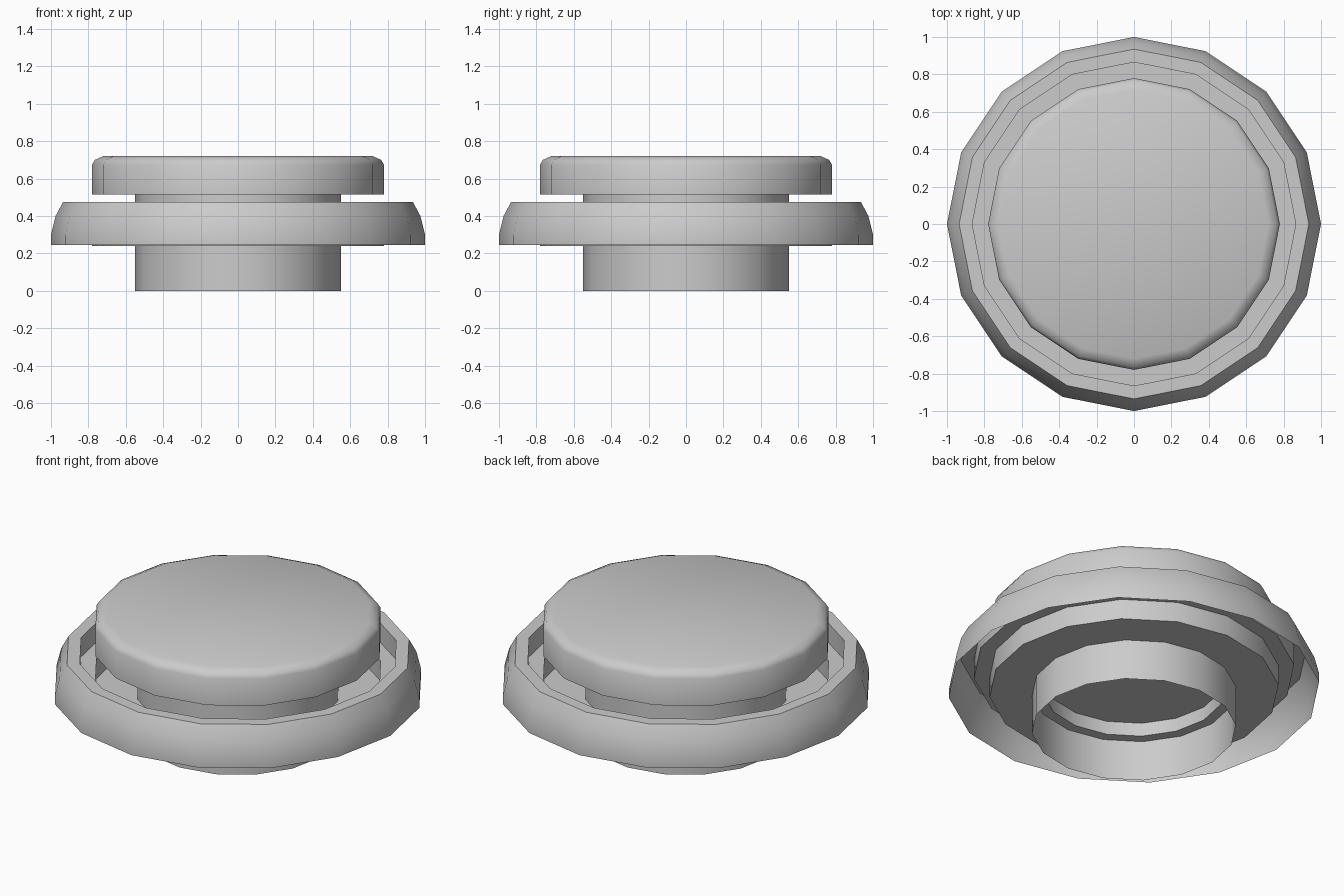
import bpy, bmesh, math

if "Cube" in bpy.data.objects:
    bpy.data.objects.remove(bpy.data.objects["Cube"])

SIDES = 16


def lathe(name, profile, cap_end=False):
    """Revolve an (r, z) profile around z as an open sheet; optionally close its last ring."""
    bm = bmesh.new()
    rings = []
    for r, z in profile:
        rings.append([bm.verts.new((r * math.cos(2 * math.pi * i / SIDES),
                                    r * math.sin(2 * math.pi * i / SIDES), z))
                      for i in range(SIDES)])
    for a, b in zip(rings, rings[1:]):
        for i in range(SIDES):
            j = (i + 1) % SIDES
            bm.faces.new((a[i], a[j], b[j], b[i]))
    if cap_end:
        bm.faces.new(rings[-1])
    bm.normal_update()
    bmesh.ops.recalc_face_normals(bm, faces=bm.faces[:])
    mesh = bpy.data.meshes.new(name)
    bm.to_mesh(mesh)
    bm.free()
    obj = bpy.data.objects.new(name, mesh)
    bpy.context.collection.objects.link(obj)
    bpy.ops.object.select_all(action='DESELECT')
    obj.select_set(True)
    bpy.context.view_layer.objects.active = obj
    bpy.ops.object.shade_smooth_by_angle(angle=math.radians(50))
    return obj


# Lower tube, stepped well and curved outer rim, one sheet open underneath
lathe("housing", [(0.55, 0), (0.55, 0.24), (0.78, 0.24), (0.78, 0.36), (0.865, 0.36),
                  (0.865, 0.475), (0.935, 0.475), (0.975, 0.40), (1.0, 0.30), (1.0, 0.245)])

# Inner lip where the tube meets the well floor, closed above
lathe("tube_ceiling", [(0.55, 0.24), (0.49, 0.24), (0.49, 0.32)], cap_end=True)

# Stem and push cap with softened top edge
lathe("push_cap", [(0.55, 0.24), (0.55, 0.515), (0.78, 0.515), (0.78, 0.675),
                   (0.765, 0.70), (0.72, 0.72)], cap_end=True)
